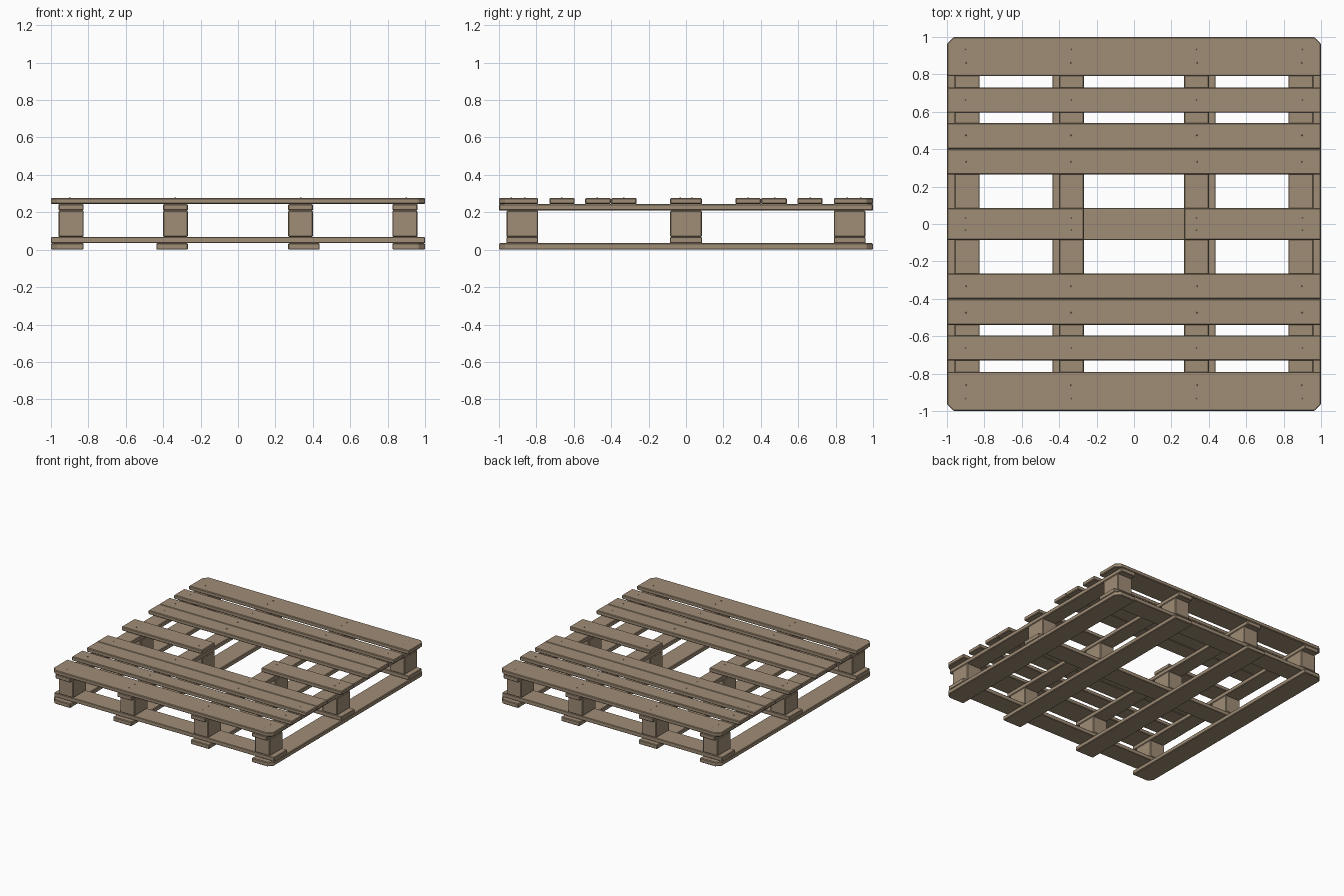
import bpy, bmesh, math

if "Cube" in bpy.data.objects:
    bpy.data.objects.remove(bpy.data.objects["Cube"])


def material(name, rgb):
    m = bpy.data.materials.new(name)
    m.diffuse_color = (*rgb, 1)
    m.use_nodes = True
    m.node_tree.nodes["Principled BSDF"].inputs["Base Color"].default_value = m.diffuse_color
    return m


wood = material("pale_wood", (0.35, 0.265, 0.18))
steel = material("nail_grey", (0.16, 0.14, 0.12))


def finish(bm, name, mat):
    me = bpy.data.meshes.new(name)
    bm.to_mesh(me)
    bm.free()
    me.materials.append(mat)
    ob = bpy.data.objects.new(name, me)
    bpy.context.collection.objects.link(ob)
    return ob


def timber(name, x, y, z, cut=0.0, edge=0.005):
    """Sawn timber between ranges; cut clips vertical edges at the pallet corners."""
    bm = bmesh.new()
    bmesh.ops.create_cube(bm, size=1)
    for v in bm.verts:
        v.co = [r[0] + (c + 0.5) * (r[1] - r[0]) for c, r in zip(v.co, (x, y, z))]
    if cut:
        corners = [e for e in bm.edges
                   if all(abs(v.co.x) > 0.99 and abs(v.co.y) > 0.99 for v in e.verts)
                   and abs(e.verts[0].co.z - e.verts[1].co.z) > 0.01]
        bmesh.ops.bevel(bm, geom=corners, offset=cut, segments=1,
                        affect='EDGES', profile=0.5)
    ob = finish(bm, name, wood)
    mod = ob.modifiers.new("eased_edges", 'BEVEL')
    mod.width = edge
    mod.segments = 1
    mod.limit_method = 'ANGLE'
    mod.angle_limit = math.radians(30)
    return ob


# Layer heights from the ground up
Z0, Z1, Z2, Z3, Z4, Z5 = 0, 0.035, 0.068, 0.209, 0.244, 0.276
FULL = (-1, 1)
both = lambda a, b: [(-b, -a), (a, b)]
rows_y = both(0.79, 0.96) + [(-0.085, 0.085)]
block_x = both(0.825, 0.96) + both(0.268, 0.40)

# Bottom runners, front to back
for x in both(0.825, 1) + both(0.268, 0.437):
    timber("bottom_runner", x, FULL, (Z0, Z1), cut=0.036)

# Lower cross boards and spacer blocks
for y in rows_y:
    timber("lower_cross_board", FULL, y, (Z1, Z2), edge=0.003)
    for x in block_x:
        timber("spacer_block", x, y, (Z2, Z3))

# Upper stringers, front to back
for x in block_x:
    timber("upper_stringer", x, FULL, (Z3, Z4))

# Deck boards, the middle one split around an opening
deck_y = both(0.79, 1) + both(0.595, 0.73) + both(0.402, 0.54) + both(0.264, 0.401)
for y in deck_y:
    timber("deck_board", FULL, y, (Z4, Z5), cut=0.036)
for x in both(0.268, 1):
    timber("short_deck_board", x, (-0.085, 0.085), (Z4, Z5))

# Nail heads on the deck
nail_y = [s * v for v in (0.935, 0.862, 0.665, 0.475, 0.333, 0.03) for s in (-1, 1)]
bm = bmesh.new()
for x in (-0.9, -0.335, 0.335, 0.9):
    for y in nail_y:
        res = bmesh.ops.create_cone(bm, cap_ends=True, segments=8, radius1=0.005,
                                    radius2=0.004, depth=0.004)
        bmesh.ops.translate(bm, verts=res["verts"], vec=(x, y, Z5))
finish(bm, "nail_heads", steel)
